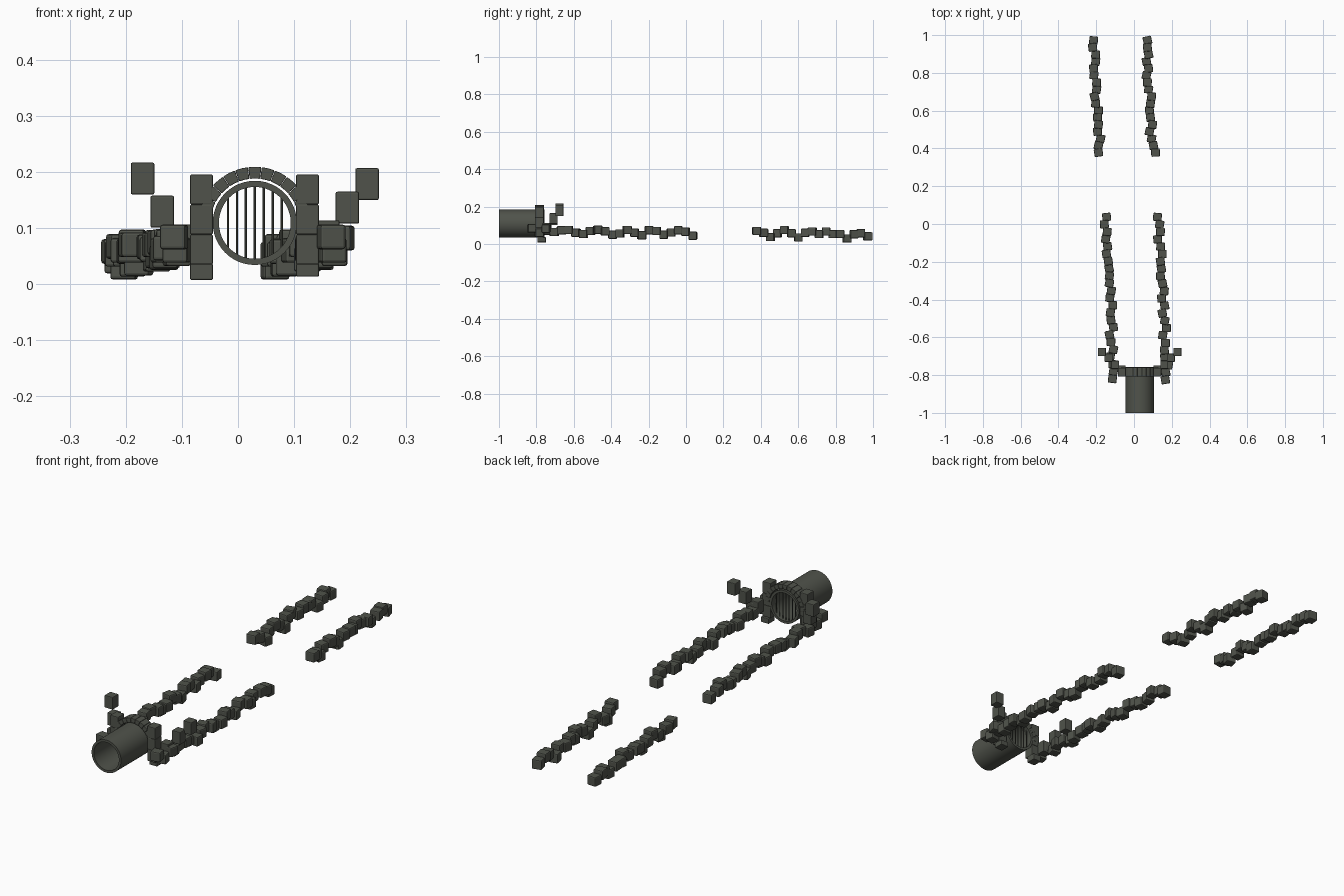
import bpy, bmesh, math, random
from mathutils import Matrix, Euler

if "Cube" in bpy.data.objects:
    bpy.data.objects.remove(bpy.data.objects["Cube"])

random.seed(4)
stone = bpy.data.materials.new("dark_grey_stone")
stone.diffuse_color = (0.08, 0.086, 0.07, 1)
stone.use_nodes = True
stone.node_tree.nodes["Principled BSDF"].inputs["Base Color"].default_value = stone.diffuse_color


def finish(bm, name, bevel=0.0):
    bmesh.ops.recalc_face_normals(bm, faces=bm.faces)
    me = bpy.data.meshes.new(name)
    bm.to_mesh(me)
    bm.free()
    me.materials.append(stone)
    ob = bpy.data.objects.new(name, me)
    bpy.context.collection.objects.link(ob)
    if bevel:
        m = ob.modifiers.new("worn_edges", 'BEVEL')
        m.width = bevel
        m.segments = 2
        m.limit_method = 'ANGLE'
    return ob


def block(bm, loc, size, rot=(0, 0, 0)):
    mat = (Matrix.Translation(loc) @ Euler(rot).to_matrix().to_4x4()
           @ Matrix.Diagonal((*size, 1)))
    bmesh.ops.create_cube(bm, size=1, matrix=mat)


CX, CZ = 0.03, 0.109


def ring_part(bm, r0, r1, y0, y1, a0, a1, n, closed=False):
    """Sweep a rectangular section round the pipe axis."""
    rows = []
    for i in range(n if closed else n + 1):
        a = a0 + (a1 - a0) * i / n
        rows.append([bm.verts.new((CX + r * math.cos(a), y, CZ + r * math.sin(a)))
                     for r, y in ((r0, y0), (r1, y0), (r1, y1), (r0, y1))])
    for i in range(n):
        p, q = rows[i], rows[(i + 1) % len(rows)]
        for k in range(4):
            bm.faces.new((p[k], p[(k + 1) % 4], q[(k + 1) % 4], q[k]))
    if not closed:
        bm.faces.new(rows[0])
        bm.faces.new(rows[-1])


# hollow drain pipe
bm = bmesh.new()
ring_part(bm, 0.064, 0.075, -1.0, -0.757, 0, 2 * math.pi, 48, True)
pipe = finish(bm, "drain_pipe")
for p in pipe.data.polygons:
    p.use_smooth = abs(p.normal.y) < 0.5
bpy.context.view_layer.objects.active = pipe
pipe.select_set(True)
bpy.ops.object.shade_smooth_by_angle()

# vertical grate bars in the pipe mouth
bm = bmesh.new()
for k in range(-3, 4):
    h = math.sqrt(0.066 ** 2 - (0.016 * k) ** 2)
    bmesh.ops.create_cone(bm, cap_ends=True, segments=8, radius1=0.002, radius2=0.002,
                          depth=2 * h, matrix=Matrix.Translation((CX + 0.016 * k, -0.77, CZ)))
finish(bm, "grate_bars")

# arch of wedge stones
bm = bmesh.new()
N = 13
for i in range(N):
    a = math.pi * i / N
    ring_part(bm, 0.079, 0.1, -0.808, -0.76, a + 0.004, a + math.pi / N - 0.004, 2)
finish(bm, "arch_stones", 0.0015)

# pillars each side of the pipe, with a foot stone
bm = bmesh.new()
for x, foot in ((-0.065, 0.007), (0.124, 0.013)):
    for i in range(3):
        block(bm, (x, -0.785, 0.0615 + 0.0535 * i), (0.041, 0.047, 0.0535))
    block(bm, (x, -0.772, (foot + 0.037) / 2), (0.041, 0.046, 0.037 - foot))
finish(bm, "pillar_stones", 0.003)

# stepped wing wall stones
bm = bmesh.new()
for loc in ((-0.17, -0.677, 0.188), (-0.135, -0.708, 0.129), (-0.1, -0.745, 0.078),
            (0.23, -0.677, 0.178), (0.195, -0.708, 0.136), (0.16, -0.745, 0.085)):
    block(bm, loc, (0.042, 0.043, 0.057))
finish(bm, "wing_stones", 0.003)

# rows of kerb stones: heights (mm) from front to back, shared by both sides
near_z = (84, 60, 82, 64, 73, 75, 60, 54, 70, 76, 68, 50, 56, 75, 60,
          47, 74, 70, 50, 62, 74, 66, 44)
far_z = (70, 60, 37, 58, 75, 58, 35, 60, 67, 53, 67, 53, 54, 30, 52, 58, 41)
# sideways positions (mm)
rows = {
    "kerb_near_left": (-0.82, 0.037, near_z,
        (-114, -109, -112, -126, -109, -122, -130, -109, -122, -125, -112, -128,
         -120, -130, -130, -132, -136, -146, -140, -150, -142, -157, -145)),
    "kerb_near_right": (-0.825, 0.037, near_z,
        (166, 168, 182, 162, 161, 167, 152, 172, 163, 150, 162, 146,
         160, 151, 140, 145, 140, 150, 141, 125, 140, 136, 124)),
    "kerb_far_left": (0.378, 0.972, far_z,
        (-188, -188, -177, -193, -188, -193, -188, -203, -209, -198, -198, -212,
         -214, -203, -203, -219, -214)),
    "kerb_far_right": (0.378, 0.972, far_z,
        (114, 103, 93, 82, 98, 87, 82, 87, 93, 77, 71, 66, 77, 66, 77, 71, 71)),
}
for name, (y0, y1, zs, xs) in rows.items():
    bm = bmesh.new()
    for i, (x, z) in enumerate(zip(xs, zs)):
        y = y0 + (y1 - y0) * i / (len(zs) - 1)
        turn = random.uniform(-0.24, 0.24)
        block(bm, (x / 1000, y, z / 1000), (0.046, 0.043, 0.044), (0, 0, turn))
    finish(bm, name, 0.005)
